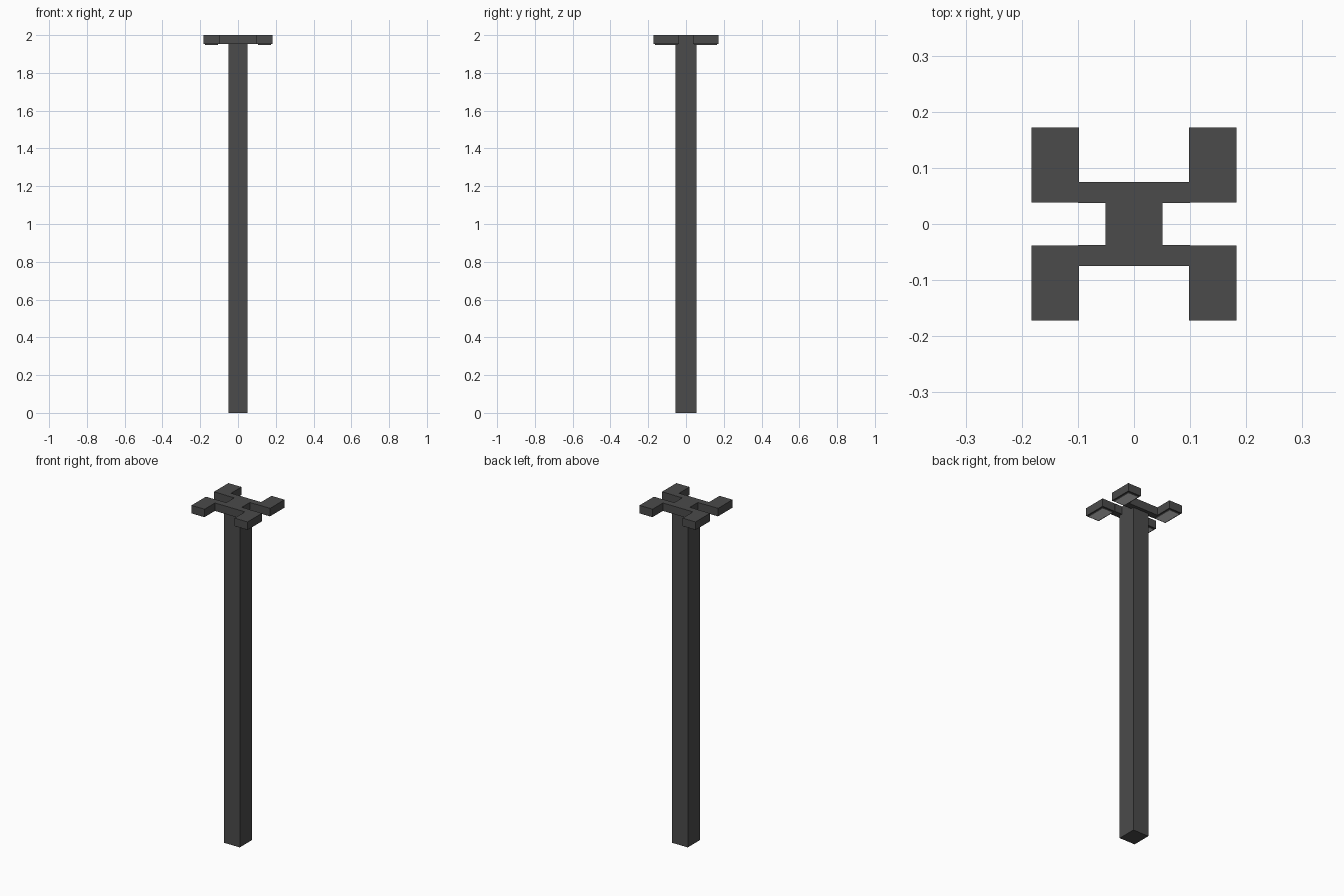
import bpy

old = bpy.data.objects.get("Cube")
if old:
    bpy.data.objects.remove(old, do_unlink=True)


def make_material(name, value):
    mat = bpy.data.materials.new(name)
    mat.use_nodes = True
    colour = (value, value, value, 1)
    mat.diffuse_color = colour
    mat.node_tree.nodes["Principled BSDF"].inputs["Base Color"].default_value = colour
    return mat


def box(name, low, high, mat):
    centre = [(a + b) / 2 for a, b in zip(low, high)]
    bpy.ops.mesh.primitive_cube_add(size=1, location=centre)
    obj = bpy.context.object
    obj.name = name
    for v in obj.data.vertices:
        v.co = [c * (b - a) for c, a, b in zip(v.co, low, high)]
    obj.data.materials.append(mat)
    return obj


dark_metal = make_material("dark grey metal", 0.07)
lens_white = make_material("white lens", 0.85)

TOP = 2.0
UNDER = 1.953

# Square post
box("post", (-0.051, -0.056, 0), (0.051, 0.056, TOP), dark_metal)

# Cross arms, one on each face of the post
for side, y0, y1 in (("front", -0.075, -0.037), ("back", 0.037, 0.075)):
    box(side + "_arm", (-0.1, y0, UNDER), (0.1, y1, TOP), dark_metal)

# Four lamp heads, each with a thin lens underneath
border = 0.008
for side_x, sx in (("left", 1), ("right", -1)):
    for side_y, sy in (("front", -1), ("back", 1)):
        x0, x1 = sorted((sx * 0.098, sx * 0.183))
        y0, y1 = sorted((sy * 0.038, sy * 0.172))
        name = side_y + "_" + side_x
        box(name + "_lamp_head", (x0, y0, UNDER), (x1, y1, TOP), dark_metal)
        lens = box(name + "_lens", (x0 + border, y0 + border, UNDER - 0.005),
                   (x1 - border, y1 - border, UNDER + 0.001), dark_metal)
        # Only the downward face of the lens is bright
        lens.data.materials.append(lens_white)
        for face in lens.data.polygons:
            face.material_index = 1 if face.normal.z < -0.5 else 0
